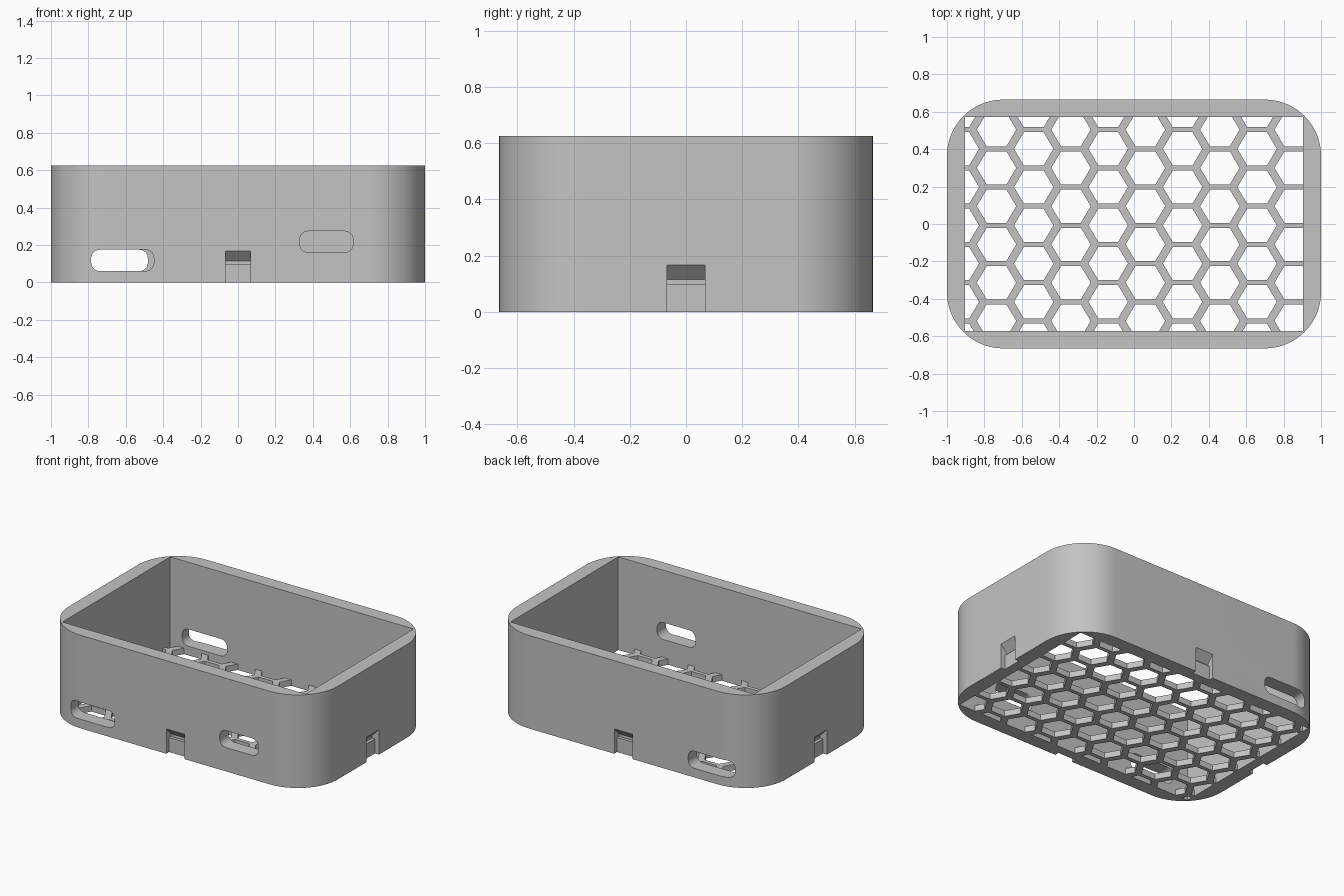
import bpy, bmesh
from math import cos, sin, pi, radians
from mathutils import Matrix, Vector

HX, HY, H = 1.0, 0.665, 0.625      # outer half sizes and height
IX, IY = 0.904, 0.572              # inner half sizes
FLOOR = 0.04

if "Cube" in bpy.data.objects:
    bpy.data.objects.remove(bpy.data.objects["Cube"], do_unlink=True)

grey = bpy.data.materials.new("plain grey")
grey.use_nodes = True
grey.diffuse_color = (0.55, 0.55, 0.55, 1)
bsdf = next(n for n in grey.node_tree.nodes if n.type == 'BSDF_PRINCIPLED')
bsdf.inputs["Base Color"].default_value = (0.55, 0.55, 0.55, 1)
bsdf.inputs["Roughness"].default_value = 0.6


def rounded_rect(hx, hy, r, steps):
    """Outline of a rectangle with round corners."""
    pts = []
    for k, (sx, sy) in enumerate(((1, 1), (-1, 1), (-1, -1), (1, -1))):
        for i in range(steps + 1):
            a = (k + i / steps) * pi / 2
            pts.append((sx * (hx - r) + r * cos(a), sy * (hy - r) + r * sin(a)))
    return pts


def add_prism(bm, outline, z0, z1, matrix=Matrix()):
    """Extrude a flat outline from z0 to z1, then place it."""
    base = bm.faces.new([bm.verts.new((x, y, z0)) for x, y in outline])
    top = bmesh.ops.extrude_face_region(bm, geom=[base])["geom"]
    verts = [v for v in top if isinstance(v, bmesh.types.BMVert)]
    bmesh.ops.translate(bm, vec=(0, 0, z1 - z0), verts=verts)
    bmesh.ops.transform(bm, matrix=matrix, verts=list(base.verts) + verts)


def make_object(name, bm):
    bmesh.ops.recalc_face_normals(bm, faces=bm.faces)
    mesh = bpy.data.meshes.new(name)
    bm.to_mesh(mesh)
    bm.free()
    mesh.materials.append(grey)
    obj = bpy.data.objects.new(name, mesh)
    bpy.context.scene.collection.objects.link(obj)
    return obj


def cut(obj, cutters):
    """Subtract the cutters, bake the result and remove the cutters."""
    for c in cutters:
        c.hide_render = True
        mod = obj.modifiers.new(c.name, 'BOOLEAN')
        mod.operation, mod.solver, mod.object = 'DIFFERENCE', 'EXACT', c
    bpy.context.view_layer.update()
    deps = bpy.context.evaluated_depsgraph_get()
    mesh = bpy.data.meshes.new_from_object(obj.evaluated_get(deps))
    obj.modifiers.clear()
    obj.data = mesh
    for c in cutters:
        bpy.data.objects.remove(c, do_unlink=True)


# Case wall: rounded outside, square inside
bm = bmesh.new()
add_prism(bm, rounded_rect(HX, HY, 0.3, 20), 0, H)
case_wall = make_object("case_wall", bm)

bm = bmesh.new()
add_prism(bm, [(-IX, -IY), (IX, -IY), (IX, IY), (-IX, IY)], -0.1, H + 0.1)
cavity = make_object("cavity_cutter", bm)

# Rounded port slots through the front and back walls
bm = bmesh.new()
for x0, x1, zc, side in ((-0.785, -0.45, 0.118, -1), (0.33, 0.615, 0.217, -1),
                         (-0.815, -0.482, 0.118, 1)):
    place = Matrix.Translation(((x0 + x1) / 2, side * 0.62, zc)) @ Matrix.Rotation(pi / 2, 4, 'X')
    add_prism(bm, rounded_rect((x1 - x0) / 2, 0.057, 0.045, 6), -0.1, 0.1, place)
slots = make_object("slot_cutter", bm)

# Latch notch in the middle of each wall: (depth, height) section
section = [(-0.05, -0.05), (0.03, -0.05), (0.03, 0.097), (0.05, 0.097),
           (0.05, 0.115), (0, 0.167), (-0.05, 0.167)]
bm = bmesh.new()
for k, reach in enumerate((HX, HY, HX, HY)):
    turn = Matrix.Rotation(k * pi / 2, 4, 'Z')
    stand = Matrix.Rotation(pi / 2, 4, 'X')
    add_prism(bm, [(reach - d, z) for d, z in section], -0.067, 0.067, turn @ stand)
notches = make_object("notch_cutter", bm)

cut(case_wall, [cavity, slots, notches])

# Honeycomb floor grille
bm = bmesh.new()
add_prism(bm, [(-IX, -IY), (IX, -IY), (IX, IY), (-IX, IY)], 0, FLOOR)
floor_grille = make_object("floor_grille", bm)

PITCH_X, PITCH_Y, R = 0.199, 0.2045, 0.1025
bm = bmesh.new()
for col in range(-1, 9):
    for row in range(-3, 4):
        cx = -0.735 + col * PITCH_X
        cy = -0.007 + (row + (0.5 if col % 2 == 0 else 0)) * PITCH_Y
        hexagon = [(cx + 1.03 * R * cos(i * pi / 3), cy + R * sin(i * pi / 3)) for i in range(6)]
        add_prism(bm, hexagon, -0.1, FLOOR + 0.1)
cut(floor_grille, [make_object("hexagon_cutter", bm)])

# Smooth the round corners, keep the edges crisp
bpy.ops.object.select_all(action='DESELECT')
for obj in (case_wall, floor_grille):
    obj.select_set(True)
    bpy.context.view_layer.objects.active = obj
bpy.ops.object.shade_smooth_by_angle(angle=radians(30))
